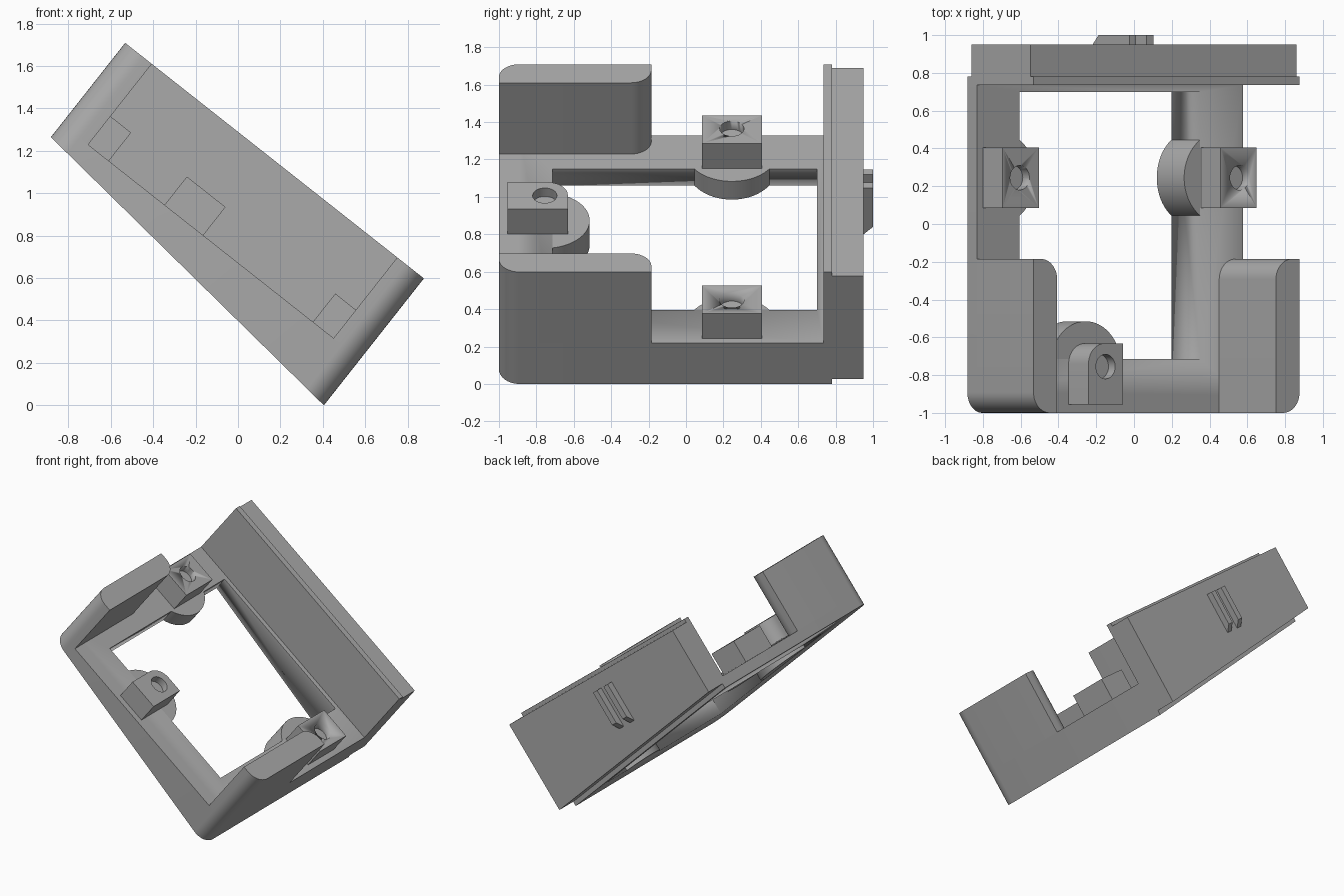
import bpy, bmesh, math
from mathutils import Matrix, Vector

if "Cube" in bpy.data.objects:
    bpy.data.objects.remove(bpy.data.objects["Cube"])

# Tilted frame: s runs across the slope, y is depth, w is normal to the floor
HALF, FLOOR, TOP, RISE = 0.897, 0.277, 0.762, 0.196
CA, SA = 0.7853, 0.6191
TILT = Matrix(((CA, 0, SA, 0.405 - HALF * CA),
               (0, 1, 0, 0),
               (-SA, 0, CA, HALF * SA),
               (0, 0, 0, 1)))

grey = bpy.data.materials.new("mid_grey")
grey.diffuse_color = (0.40, 0.40, 0.40, 1)
grey.use_nodes = True
grey.node_tree.nodes["Principled BSDF"].inputs["Base Color"].default_value = grey.diffuse_color


def slope(s):
    """Underside height, which tapers across the frame."""
    return RISE * (HALF - s) / (2 * HALF)


def outline(corners, steps=10):
    """Closed plan from (s, y, radius) corners, rounding those with a radius."""
    pts = []
    for i, (s, y, r) in enumerate(corners):
        p = Vector((s, y))
        if r == 0:
            pts.append(p)
            continue
        a = (Vector(corners[i - 1][:2]) - p).normalized() * r
        b = (Vector(corners[(i + 1) % len(corners)][:2]) - p).normalized() * r
        for k in range(steps + 1):
            t = k / steps * math.pi / 2
            pts.append(p + a * (1 - math.sin(t)) + b * (1 - math.cos(t)))
    return pts


def rect(s0, s1, y0, y1, r=(0, 0, 0, 0)):
    return outline([(s0, y0, r[0]), (s1, y0, r[1]), (s1, y1, r[2]), (s0, y1, r[3])])


def circle(s, y, r, a0=0.0, a1=2 * math.pi, n=32):
    full = a1 - a0 > 6.28
    return [Vector((s + r * math.cos(a0 + (a1 - a0) * k / n),
                    y + r * math.sin(a0 + (a1 - a0) * k / n)))
            for k in range(n if full else n + 1)]


def prism(name, plan, bottom, top, flip=False):
    """Extrude a plan along w; bottom is a height or a function of s."""
    bm = bmesh.new()
    pts = [Vector((-p.x, p.y)) for p in plan] if flip else plan
    low = [bm.verts.new((p.x, p.y, bottom(p.x) if callable(bottom) else bottom)) for p in pts]
    high = [bm.verts.new((p.x, p.y, top)) for p in pts]
    bm.faces.new(low)
    bm.faces.new(high)
    for i in range(len(pts)):
        j = (i + 1) % len(pts)
        bm.faces.new((low[i], low[j], high[j], high[i]))
    bmesh.ops.recalc_face_normals(bm, faces=bm.faces)
    me = bpy.data.meshes.new(name)
    bm.to_mesh(me)
    bm.free()
    me.transform(TILT)
    me.materials.append(grey)
    ob = bpy.data.objects.new(name, me)
    bpy.context.collection.objects.link(ob)
    bpy.ops.object.select_all(action='DESELECT')
    ob.select_set(True)
    bpy.context.view_layer.objects.active = ob
    bpy.ops.object.shade_smooth_by_angle(angle=math.radians(30))
    return ob


def cut(ob, cutter):
    """Subtract the cutter and discard it."""
    mod = ob.modifiers.new("cut", 'BOOLEAN')
    mod.operation, mod.solver, mod.object = 'DIFFERENCE', 'EXACT', cutter
    bpy.ops.object.select_all(action='DESELECT')
    bpy.context.view_layer.objects.active = ob
    ob.select_set(True)
    bpy.ops.object.modifier_apply(modifier=mod.name)
    bpy.data.objects.remove(cutter)


# Floor frame with its rectangular window
EDGE, FRONT = 0.609, -0.715
floor = prism("floor_frame", rect(-HALF, HALF, -1, 0.735, (0.11, 0.11, 0, 0)), slope, FLOOR)
cut(floor, prism("window_cutter", rect(-EDGE, EDGE, FRONT, 0.70), -0.3, 0.6))

# Back wall: full plate and the slightly lower block behind it
prism("back_plate", rect(-HALF, HALF, 0.735, 0.78), slope, TOP)
prism("back_block", rect(-HALF, HALF, 0.78, 0.95), lambda s: slope(s) + 0.035, TOP - 0.027)


def post(name, plan, s, y, flip=False):
    """Screw post with a blind hole."""
    ob = prism(name, plan, FLOOR, 0.447, flip)
    cut(ob, prism("hole_cutter", circle(s, y, 0.065), 0.39, 0.6, flip))


# Mirrored side walls, posts and round tabs
R = 0.24
for side, flip in (("left", False), ("right", True)):
    prism(side + "_wall", rect(-HALF, -0.737, -1, -0.185, (0.11, 0, 0.11, 0)), FLOOR, TOP, flip)
    post(side + "_post", rect(-0.856, -0.613, 0.085, 0.405), -0.741, 0.245, flip)
    a = math.acos((0.741 - EDGE) / R)
    prism(side + "_tab", circle(-0.741, 0.245, R, -a, a), slope, FLOOR, flip)

# Front post and tab
post("front_post", rect(-0.278, -0.046, -0.955, -0.632, (0, 0, 0, 0.11)), -0.163, -0.755)
a = math.asin((FRONT + 0.755) / R)
prism("front_tab", circle(-0.163, -0.755, R, a, math.pi - a), slope, FLOOR)

# Two catch ribs on the back, chamfered at their lower ends
for i, s in enumerate((-0.15, -0.035)):
    rib = prism("catch_rib_%d" % (i + 1), rect(s, s + 0.045, 0.95, 1.0), 0.32, 0.636)
    inv = TILT.inverted()
    for v in rib.data.vertices:
        p = inv @ v.co
        if p.y > 0.99 and p.z < 0.4:
            p.z += 0.05
            v.co = TILT @ p
